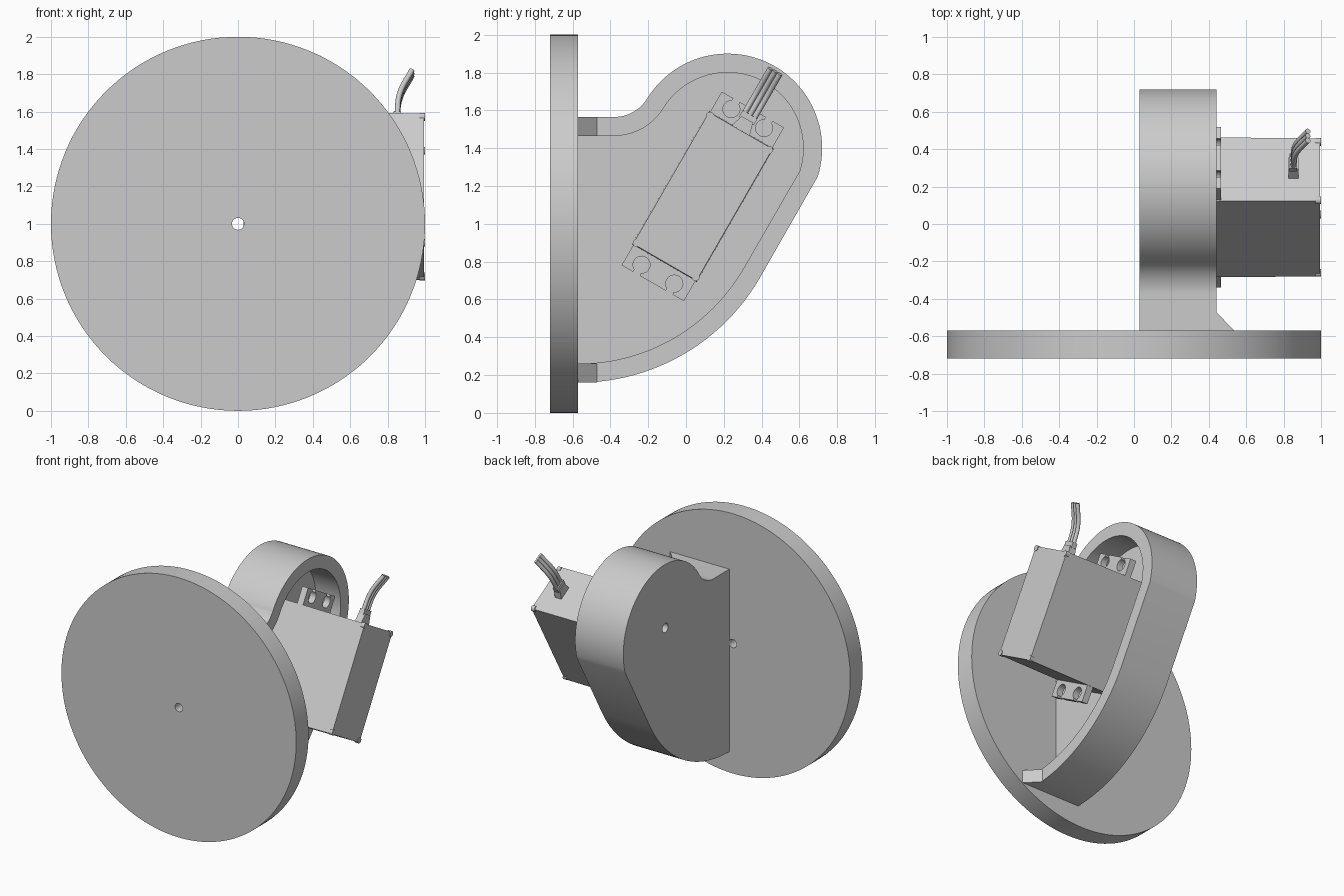
import bpy, bmesh, math
from mathutils import Matrix, Vector

if "Cube" in bpy.data.objects:
    bpy.data.objects.remove(bpy.data.objects["Cube"], do_unlink=True)

grey = bpy.data.materials.new("plain grey")
grey.use_nodes = True
grey.diffuse_color = (0.6, 0.6, 0.6, 1)
grey.node_tree.nodes["Principled BSDF"].inputs["Base Color"].default_value = grey.diffuse_color


def finish(name, bm):
    bmesh.ops.recalc_face_normals(bm, faces=bm.faces)
    mesh = bpy.data.meshes.new(name)
    bm.to_mesh(mesh)
    bm.free()
    mesh.materials.append(grey)
    ob = bpy.data.objects.new(name, mesh)
    bpy.context.collection.objects.link(ob)
    return ob


def prism(name, points, x0, x1):
    """Extrude a closed (y, z) profile along x."""
    bm = bmesh.new()
    face = bm.faces.new([bm.verts.new((x0, y, z)) for y, z in points])
    geom = bmesh.ops.extrude_face_region(bm, geom=[face])["geom"]
    moved = [v for v in geom if isinstance(v, bmesh.types.BMVert)]
    bmesh.ops.translate(bm, verts=moved, vec=(x1 - x0, 0, 0))
    return finish(name, bm)


def cylinder(name, radius, depth, centre, axis, sides=32):
    bm = bmesh.new()
    turn = Vector((0, 0, 1)).rotation_difference(Vector(axis)).to_matrix().to_4x4()
    bmesh.ops.create_cone(bm, cap_ends=True, segments=sides, radius1=radius, radius2=radius,
                          depth=depth, matrix=Matrix.Translation(centre) @ turn)
    return finish(name, bm)


def arc(cy, cz, r, a0, a1, n=24):
    angles = [math.radians(a0 + (a1 - a0) * i / n) for i in range(n + 1)]
    return [(cy + r * math.cos(a), cz + r * math.sin(a)) for a in angles]


def rect(y0, y1, z0, z1):
    return [(y0, z0), (y1, z0), (y1, z1), (y0, z1)]


def cut(ob, cutter):
    mod = ob.modifiers.new("cut", 'BOOLEAN')
    mod.operation, mod.solver, mod.object = 'DIFFERENCE', 'EXACT', cutter
    bpy.context.view_layer.objects.active = ob
    bpy.ops.object.modifier_apply(modifier=mod.name)
    bpy.data.objects.remove(cutter, do_unlink=True)


def smooth(ob):
    bpy.ops.object.select_all(action='DESELECT')
    ob.select_set(True)
    bpy.context.view_layer.objects.active = ob
    bpy.ops.object.shade_smooth_by_angle(angle=math.radians(25))


# Round base disc with a centre hole
disc = cylinder("base_disc", 1, 0.15, (0, -0.645, 1), (0, 1, 0), 128)
cut(disc, cylinder("disc_hole", 0.032, 0.5, (0, -0.645, 1), (0, 1, 0)))


# Bracket: outline inset by t, open towards the disc
def bracket_outline(t, y_start):
    return ([(y_start, 0.16 + t)]
            + arc(-0.57, 1.27, 1.11 - t, -90, -30)
            + arc(0.22, 1.4, 0.5 - t, -17.5, 148.3, 48)
            + arc(-0.38, 1.77, 0.205 + t, -31.7, -90, 16)
            + [(y_start, 1.565 - t)])


bracket = prism("bracket", bracket_outline(0, -0.575), 0.03, 0.44)
cut(bracket, prism("pocket", bracket_outline(0.1, -0.65), 0.23, 0.6))
cut(bracket, cylinder("shaft_hole", 0.035, 0.5, (0.1, 0.21, 1.41), (1, 0, 0)))

# Sloped gussets where the bracket rim meets the disc
gussets = []
for side, z in (("lower", 0.16), ("upper", 1.465)):
    g = prism(side + "_gusset", rect(-0.575, -0.47, z, z + 0.1), 0.43, 0.54)
    for v in g.data.vertices:
        if v.co.x > 0.5 and v.co.y > -0.5:
            v.co.x = 0.44
    gussets.append(g)

# Motor, built upright and then tilted: y is its width, z its length
body = prism("motor_body", rect(-0.198, 0.198, -0.408, 0.408), 0.235, 0.995)
for v in body.data.vertices:
    if v.co.x > 0.9:
        v.co.y *= 0.98
        v.co.z *= 0.985

# Mounting flange with two open keyhole slots at each end
end = [(0.19, 0.53)]
for s in (0.1, -0.1):
    end += [(s + 0.02, 0.53)] + arc(s, 0.475, 0.045, 63.6, -243.6) + [(s - 0.02, 0.53)]
end += [(-0.19, 0.53)]
flange = prism("mounting_flange", end + [(-y, -z) for y, z in end], 0.415, 0.465)

motor = [body, flange]
for sy in (-1, 1):
    for sz in (-1, 1):
        motor.append(cylinder("corner_screw", 0.021, 0.03,
                              (0.985, sy * 0.18, sz * 0.388), (1, 0, 0), 20))

# Cable strain relief: tapered collar and a small block
collar = prism("cable_collar", [(-0.055, 0.4), (0.055, 0.4), (0.035, 0.47), (-0.035, 0.47)],
               0.825, 0.88)
block = prism("cable_grip", rect(-0.045, 0.045, 0.46, 0.5), 0.832, 0.872)
motor += [collar, block]

# Three parallel wires bending outwards
for i in (-1, 0, 1):
    curve = bpy.data.curves.new("wire", 'CURVE')
    curve.dimensions = '3D'
    curve.bevel_depth = 0.015
    curve.bevel_resolution = 3
    curve.use_fill_caps = True
    spline = curve.splines.new('BEZIER')
    path = [(0.85, 0.48), (0.865, 0.62), (0.93, 0.765)]
    spline.bezier_points.add(len(path) - 1)
    for p, (x, z) in zip(spline.bezier_points, path):
        p.co = (x, i * 0.029, z)
        p.handle_left_type = p.handle_right_type = 'AUTO'
    curve.materials.append(grey)
    wire = bpy.data.objects.new("wire", curve)
    bpy.context.collection.objects.link(wire)
    motor.append(wire)

tilt = Matrix.Translation((0, 0.089, 1.145)) @ Matrix.Rotation(math.radians(-30), 4, 'X')
for ob in motor:
    ob.matrix_world = tilt

for ob in [disc, bracket] + gussets + [m for m in motor if m.type == 'MESH']:
    smooth(ob)
